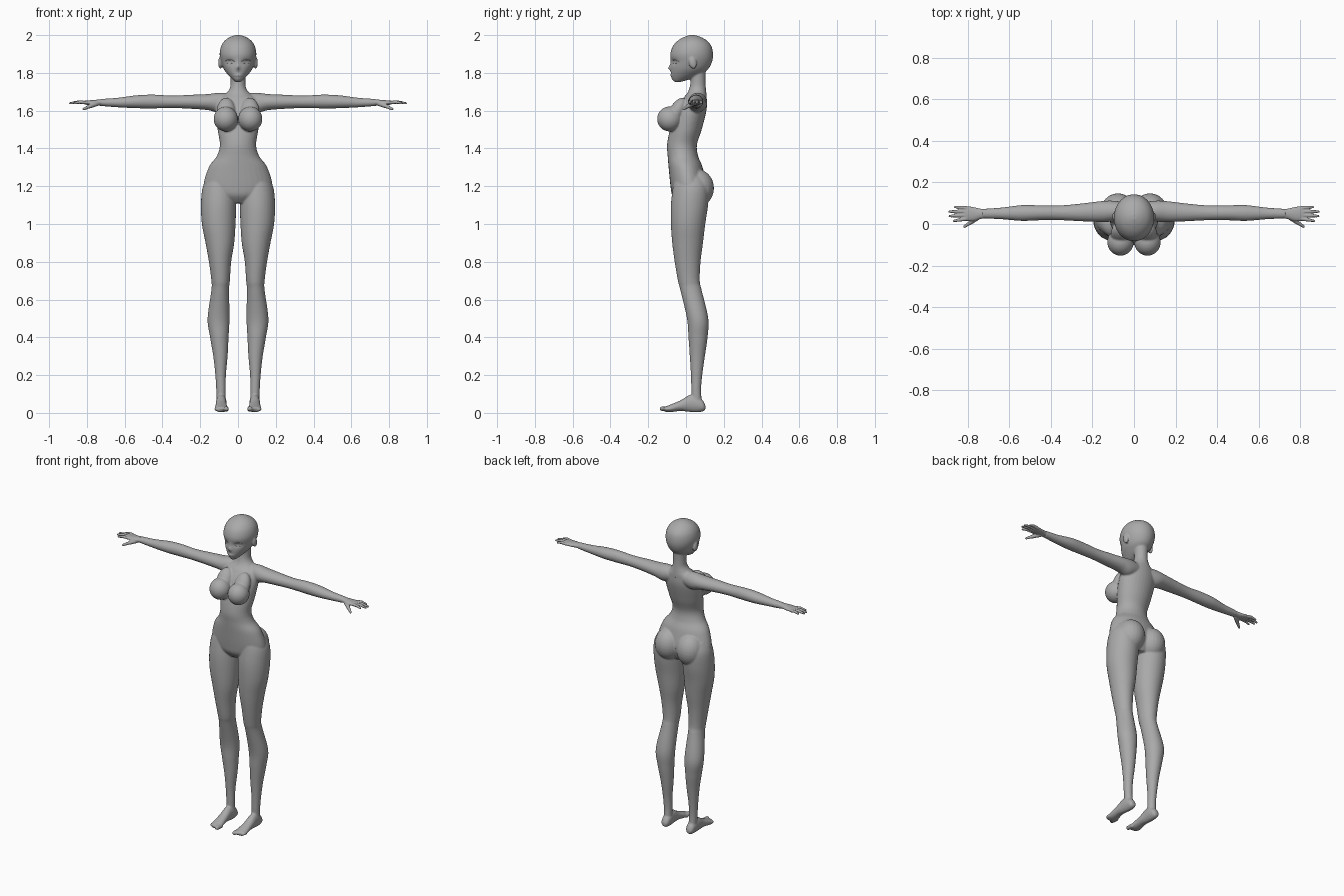
import bpy, bmesh, math
from mathutils import Vector, Matrix

cube = bpy.data.objects.get("Cube")
if cube:
    bpy.data.objects.remove(cube)

grey = bpy.data.materials.new("neutral grey")
grey.use_nodes = True
GREY = (0.4, 0.4, 0.4, 1)
grey.diffuse_color = GREY
grey.node_tree.nodes["Principled BSDF"].inputs["Base Color"].default_value = GREY


def spline(rows, steps):
    """Smoothly resample section rows with a Catmull-Rom curve."""
    out = []
    for i in range(len(rows) - 1):
        p = [rows[max(0, min(len(rows) - 1, i + k))] for k in (-1, 0, 1, 2)]
        for s in range(steps):
            t = s / steps
            out.append([b + (c - a) * t / 2 + (a - 2.5 * b + 2 * c - d / 2) * t * t
                        + (1.5 * (b - c) + (d - a) / 2) * t ** 3
                        for a, b, c, d in zip(*p)])
    return out + [rows[-1]]


def loft(bm, rows, axis="z", sides=32, steps=6):
    """Oval sections along an axis; row = position, centre, radius, low, high."""
    rings = []
    for pos, mid, rad, low, high in spline(rows, steps):
        ring = []
        for k in range(sides):
            a = math.tau * k / sides
            u = mid + rad * math.cos(a)
            v = (low + high) / 2 + (high - low) / 2 * math.sin(a)
            co = {"z": (u, v, pos), "x": (pos, u, v), "y": (u, pos, v)}[axis]
            ring.append(bm.verts.new(co))
        rings.append(ring)
    for a, b in zip(rings, rings[1:]):
        for k in range(sides):
            n = (k + 1) % sides
            bm.faces.new((a[k], a[n], b[n], b[k]))
    bm.faces.new(rings[0])
    bm.faces.new(rings[-1])
    return [v for ring in rings for v in ring]


def ball(bm, centre, radii, tilt=0):
    m = Matrix.Translation(centre) @ Matrix.Rotation(tilt, 4, "X") @ Matrix.Diagonal((*radii, 1))
    bmesh.ops.create_uvsphere(bm, u_segments=24, v_segments=16, radius=1, matrix=m)


def digit(bm, start, end, r0, r1):
    """Tapered finger with rounded ends."""
    start, end = Vector(start), Vector(end)
    way = end - start
    m = Matrix.Translation((start + end) / 2) @ way.to_track_quat("Z", "Y").to_matrix().to_4x4()
    bmesh.ops.create_cone(bm, cap_ends=True, segments=16, radius1=r0, radius2=r1,
                          depth=way.length, matrix=m)
    ball(bm, start, (r0,) * 3)
    ball(bm, end, (r1,) * 3)


def finish(name, bm, voxel, smooth, bisect):
    """Fuse the parts, mirror them to the other side and soften the joins."""
    bmesh.ops.recalc_face_normals(bm, faces=bm.faces)
    mesh = bpy.data.meshes.new(name)
    bm.to_mesh(mesh)
    bm.free()
    mesh.materials.append(grey)
    mesh.shade_smooth()
    ob = bpy.data.objects.new(name, mesh)
    bpy.context.collection.objects.link(ob)
    if voxel:
        remesh = ob.modifiers.new("fuse", "REMESH")
        remesh.mode = "VOXEL"
        remesh.voxel_size = voxel
        remesh.use_smooth_shade = True
    mirror = ob.modifiers.new("mirror", "MIRROR")
    mirror.use_bisect_axis[0] = bisect
    if smooth:
        soft = ob.modifiers.new("soften", "SMOOTH")
        soft.iterations = smooth
    return ob


body = bmesh.new()

# Torso and neck
loft(body, [(1.11, 0, .08, -.04, .08), (1.15, 0, .15, -.072, .1), (1.2, 0, .183, -.082, .11),
            (1.3, 0, .155, -.092, .088), (1.36, 0, .112, -.097, .064), (1.42, 0, .096, -.1, .058),
            (1.5, 0, .108, -.085, .083), (1.6, 0, .118, -.055, .108), (1.66, 0, .105, -.02, .11),
            (1.69, 0, .065, .005, .108), (1.72, 0, .043, .018, .105), (1.76, 0, .039, .024, .103),
            (1.82, 0, .042, .02, .105)])

# Breast and buttock
ball(body, (.065, -.087, 1.556), (.064, .066, .066))
ball(body, (.063, -.048, 1.595), (.05, .04, .08), -.5)
ball(body, (.077, .058, 1.19), (.085, .09, .1))

# Leg
loft(body, [(1.25, .09, .07, -.06, .1), (1.19, .1, .088, -.07, .12), (1.1, .103, .093, -.08, .117),
            (1, .102, .089, -.08, .102), (.9, .096, .076, -.073, .09), (.8, .095, .059, -.06, .077),
            (.7, .092, .049, -.043, .073), (.65, .094, .047, -.03, .083), (.5, .103, .058, .005, .118),
            (.4, .099, .049, .013, .114), (.3, .093, .038, .02, .1), (.2, .092, .028, .026, .086),
            (.12, .09, .025, .028, .08), (.04, .088, .024, .03, .085)])

# Foot and toes
loft(body, [(.103, .088, .012, .018, .04), (.09, .088, .024, .008, .065), (.06, .088, .028, .003, .09),
            (.02, .089, .028, .005, .095), (-.03, .089, .03, .01, .066), (-.08, .088, .035, .004, .045),
            (-.115, .087, .03, .006, .032)], "y", steps=4)
for i in range(5):
    r = .014 if i == 0 else .0095
    x = .062 + .0135 * i
    digit(body, (x, -.09, .02), (x, -.127 + .006 * i, .022), r, r * .9)

# Shoulder and arm
loft(body, [(.03, .062, .04, 1.61, 1.69), (.1, .062, .05, 1.59, 1.695), (.16, .06, .05, 1.603, 1.688),
            (.25, .056, .043, 1.61, 1.684), (.35, .054, .036, 1.614, 1.68), (.45, .054, .036, 1.612, 1.685),
            (.54, .053, .038, 1.613, 1.681), (.64, .051, .028, 1.618, 1.668),
            (.73, .05, .023, 1.625, 1.662)], "x")

# Head
SKULL = [(1.752, 0, .014, -.06, -.03), (1.766, 0, .03, -.074, .02), (1.79, 0, .053, -.08, .075),
         (1.82, 0, .075, -.081, .117), (1.86, 0, .09, -.08, .138), (1.9, 0, .097, -.083, .143),
         (1.94, 0, .09, -.07, .135), (1.97, 0, .071, -.044, .112), (1.99, 0, .042, -.01, .078),
         (2, 0, .012, .02, .048)]
skull = loft(body, SKULL, sides=64)

# Face shaping: across, height, width, tallness, push forward
FACE = [(0, 1.826, .009, .012, .014), (0, 1.85, .008, .02, .004), (.043, 1.858, .022, .014, -.009),
        (0, 1.787, .018, .005, .005), (0, 1.8, .02, .004, -.003), (0, 1.778, .02, .004, -.002)]
for v in skull:
    if v.co.y < 0:
        for x, z, w, h, push in FACE:
            fall = ((abs(v.co.x) - x) / w) ** 2 + ((v.co.z - z) / h) ** 2
            v.co.y -= push * math.exp(-fall)

# Ear
ball(body, (.094, .036, 1.853), (.011, .02, .032), .2)
finish("body", body, .005, 4, True)

# Hand: palm, fingers and thumb
hand = bmesh.new()
loft(hand, [(.71, .05, .022, 1.626, 1.662), (.74, .049, .025, 1.628, 1.659), (.77, .048, .033, 1.628, 1.656),
            (.8, .05, .036, 1.631, 1.654), (.818, .05, .034, 1.635, 1.652)], "x", 24)
TIPS = [(.867, .015), (.888, .038), (.889, .06), (.862, .082)]
for i, (x, y) in enumerate(TIPS):
    root = Vector((.808, .025 + .0175 * i, 1.643))
    knuckle = root.lerp(Vector((x, y, 1.648)), .5)
    digit(hand, root, knuckle, .0095, .0085)
    digit(hand, knuckle, (x, y, 1.639), .0085, .006)
digit(hand, (.75, .035, 1.637), (.785, .009, 1.623), .014, .011)
digit(hand, (.785, .009, 1.623), (.816, -.012, 1.609), .01, .007)
finish("hands", hand, .003, 4, False)


# Eyelids and brows: thin strips lying on the face
def strip(name, inner, outer, height, bow, thick, lift):
    bm = bmesh.new()
    rows = []
    for i in range(9):
        t = i / 8
        x = inner + (outer - inner) * t
        y = .03 - .11 * math.sqrt(1 - (x / .092) ** 2) + lift
        z = height + bow * math.sin(math.pi * t)
        r = thick * (.3 + math.sin(math.pi * t))
        rows.append((x, y, r, z - r, z + r))
    loft(bm, rows, "x", 8, 2)
    finish(name, bm, 0, 0, False)


strip("upper_eyelids", .019, .07, 1.861, .008, .002, .003)
strip("lower_eyelids", .026, .064, 1.853, -.005, .001, .005)
strip("eyebrows", .016, .07, 1.881, .006, .0014, .001)
